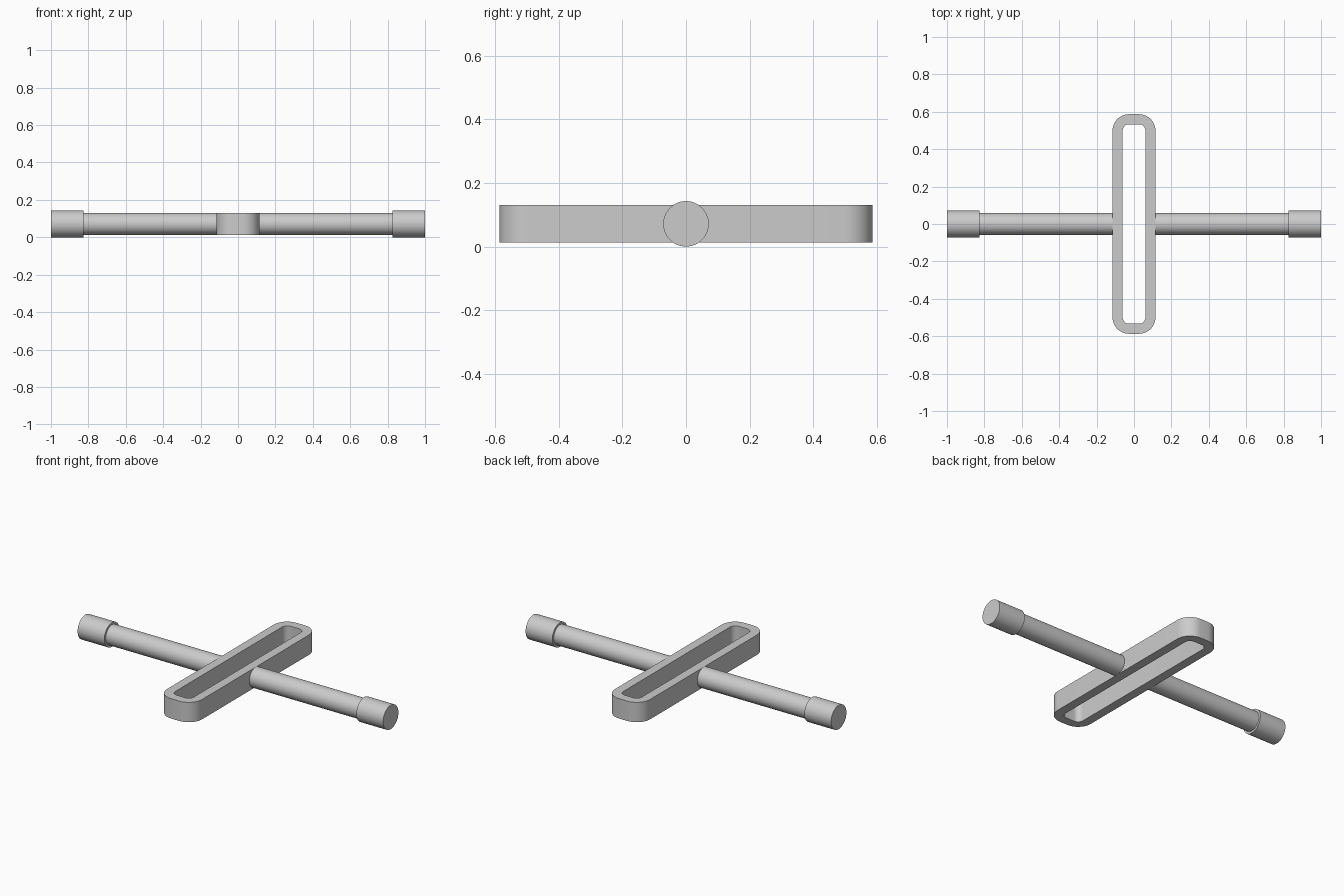
import bpy
import bmesh
from math import cos, sin, pi, radians

cube = bpy.data.objects.get("Cube")
if cube:
    bpy.data.objects.remove(cube, do_unlink=True)

AXIS_Z = 0.0715
ROD_R, CAP_R = 0.0588, 0.0715
FRAME_X, FRAME_Y, WALL = 0.115, 0.587, 0.054

grey = bpy.data.materials.new("plain grey")
grey.use_nodes = True
colour = (0.6, 0.6, 0.6, 1)
grey.diffuse_color = colour
grey.node_tree.nodes["Principled BSDF"].inputs["Base Color"].default_value = colour


def finish(obj):
    obj.data.materials.append(grey)
    bpy.ops.object.select_all(action="DESELECT")
    obj.select_set(True)
    bpy.context.view_layer.objects.active = obj
    bpy.ops.object.shade_smooth_by_angle(angle=radians(30))


def rounded_loop(half_x, half_y, radius, steps=10):
    """Corner arcs of a rounded rectangle, counter-clockwise."""
    points = []
    for i, (sx, sy) in enumerate([(1, 1), (-1, 1), (-1, -1), (1, -1)]):
        for k in range(steps + 1):
            a = (i + k / steps) * pi / 2
            points.append((sx * (half_x - radius) + radius * cos(a),
                           sy * (half_y - radius) + radius * sin(a)))
    return points


def slotted_frame(name, bottom, top):
    bm = bmesh.new()
    outer = rounded_loop(FRAME_X, FRAME_Y, 0.088)
    inner = rounded_loop(FRAME_X - WALL, FRAME_Y - WALL, 0.034)
    # Closed cross-section of the wall, swept round the loop
    rings = [[bm.verts.new((x, y, z)) for x, y in loop]
             for loop, z in ((outer, bottom), (outer, top), (inner, top), (inner, bottom))]
    n = len(outer)
    for r in range(4):
        a, b = rings[r], rings[(r + 1) % 4]
        for i in range(n):
            j = (i + 1) % n
            bm.faces.new((a[i], a[j], b[j], b[i]))
    bmesh.ops.recalc_face_normals(bm, faces=bm.faces)
    mesh = bpy.data.meshes.new(name)
    bm.to_mesh(mesh)
    bm.free()
    obj = bpy.data.objects.new(name, mesh)
    bpy.context.collection.objects.link(obj)
    finish(obj)


def x_cylinder(name, radius, x0, x1):
    bpy.ops.mesh.primitive_cylinder_add(
        vertices=64, radius=radius, depth=abs(x1 - x0),
        location=((x0 + x1) / 2, 0, AXIS_Z), rotation=(0, pi / 2, 0))
    obj = bpy.context.object
    obj.name = name
    finish(obj)


# Central slotted frame
slotted_frame("slotted_frame", AXIS_Z - ROD_R, AXIS_Z + ROD_R)

# Rod and end cap on each side
for side, s in (("left", 1), ("right", -1)):
    x_cylinder(side + "_rod", ROD_R, s * 0.09, s * 0.85)
    x_cylinder(side + "_end_cap", CAP_R, s * 0.825, s)
